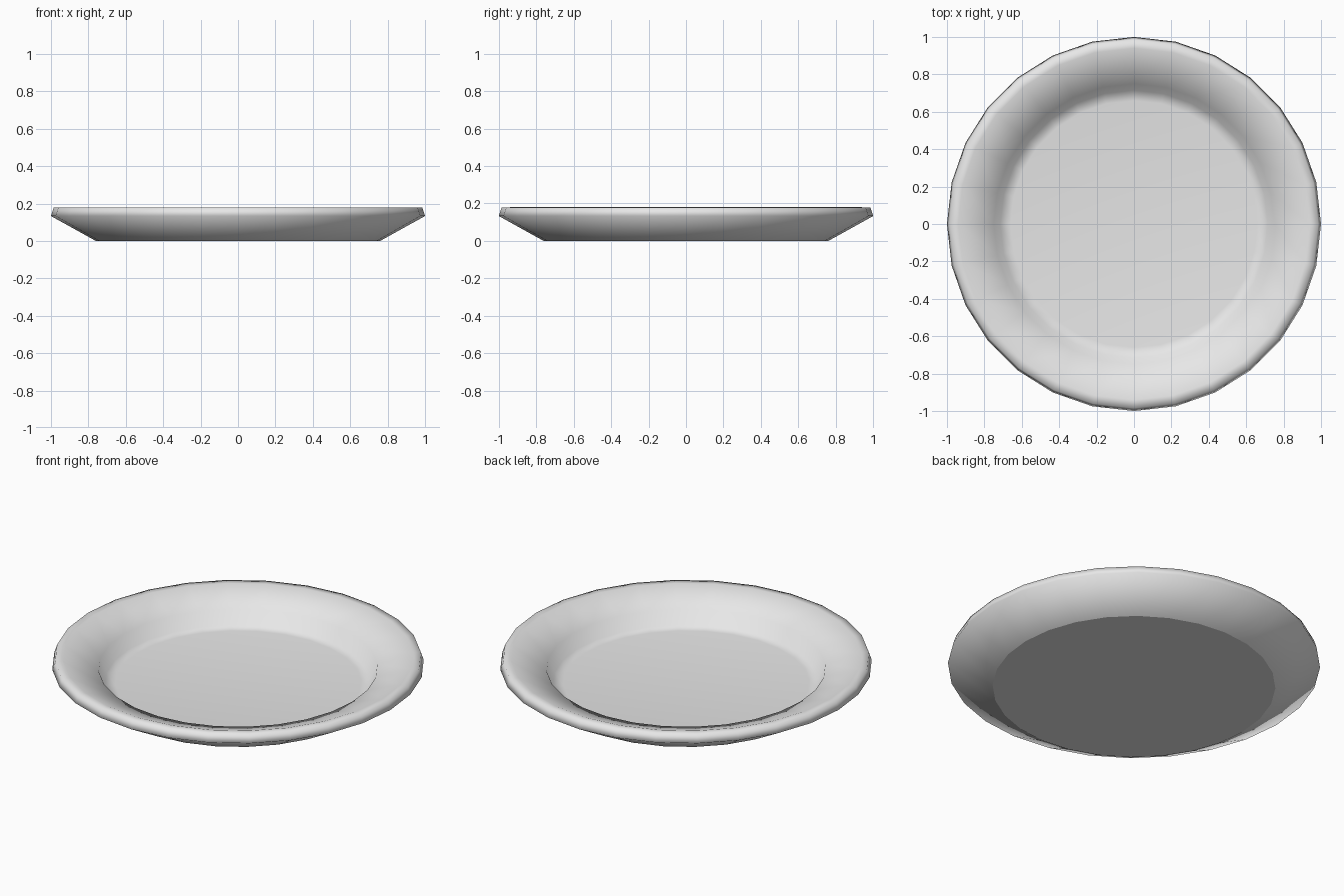
import bpy, bmesh, math

if "Cube" in bpy.data.objects:
    bpy.data.objects.remove(bpy.data.objects["Cube"])

SIDES = 28

# plate cross-section (radius, height): underside, lip, sloped rim, step, floor
PROFILE = [(0.76, 0.0), (1.0, 0.133), (0.985, 0.178), (0.94, 0.18),
           (0.75, 0.115), (0.715, 0.035), (0.66, 0.028)]

bm = bmesh.new()
rings = []
for r, z in PROFILE:
    rings.append([bm.verts.new((r * math.cos(2 * math.pi * i / SIDES),
                                r * math.sin(2 * math.pi * i / SIDES), z))
                  for i in range(SIDES)])
for a, b in zip(rings, rings[1:]):
    for i in range(SIDES):
        j = (i + 1) % SIDES
        bm.faces.new((a[i], a[j], b[j], b[i]))

# underside disc and eating surface
bm.faces.new(rings[0][::-1])
bm.faces.new(rings[-1])
bmesh.ops.recalc_face_normals(bm, faces=bm.faces[:])

mesh = bpy.data.meshes.new("plate")
bm.to_mesh(mesh)
bm.free()
plate = bpy.data.objects.new("plate", mesh)
bpy.context.collection.objects.link(plate)

# off-white ceramic
mat = bpy.data.materials.new("pale_ceramic")
mat.diffuse_color = (0.8, 0.8, 0.8, 1)
mat.use_nodes = True
mat.node_tree.nodes["Principled BSDF"].inputs["Base Color"].default_value = mat.diffuse_color
mesh.materials.append(mat)

# smooth rim and lip, sharp base edge
bpy.context.view_layer.objects.active = plate
plate.select_set(True)
bpy.ops.object.shade_smooth_by_angle(angle=math.radians(120))
for e in mesh.edges:
    if all(mesh.vertices[v].co.z < 0.001 for v in e.vertices):
        e.use_edge_sharp = True
